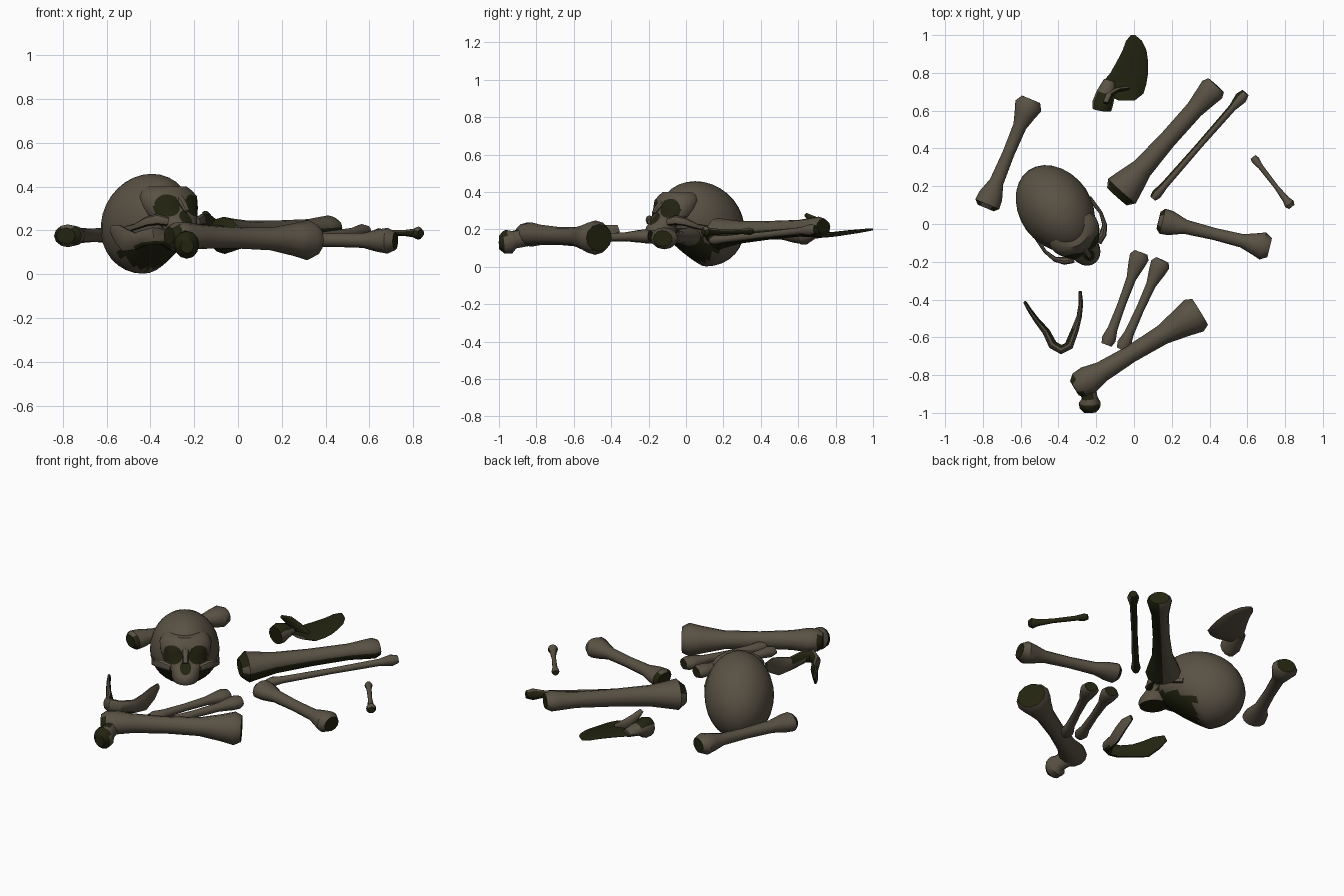
import bpy, bmesh, math
from mathutils import Vector

if "Cube" in bpy.data.objects:
    bpy.data.objects.remove(bpy.data.objects["Cube"])

def mat(name, col):
    m = bpy.data.materials.new(name)
    m.diffuse_color = (*col, 1)
    m.use_nodes = True
    m.node_tree.nodes["Principled BSDF"].inputs["Base Color"].default_value = m.diffuse_color
    return m

BONE = mat("weathered_bone", (0.1, 0.083, 0.058))
DARK = mat("dark_marrow", (0.016, 0.017, 0.005))
Z = Vector((0, 0, 1))

def paint(me, rule):
    for p in me.polygons:
        p.material_index = 1 if rule(p.normal, p.center) else 0

def finish(name, bm, rule):
    bmesh.ops.recalc_face_normals(bm, faces=bm.faces)
    me = bpy.data.meshes.new(name)
    bm.to_mesh(me)
    bm.free()
    me.materials.append(BONE)
    me.materials.append(DARK)
    paint(me, rule)
    ob = bpy.data.objects.new(name, me)
    bpy.context.collection.objects.link(ob)
    return ob

def none(n, c):
    return False

# lofted tube along a path, elliptical sections (half width, half height);
# axis keeps all sections parallel
def tube(name, pts, sizes, rule=none, up=Z, n=12, axis=None):
    pts = [Vector(p) for p in pts]
    bm = bmesh.new()
    rings = []
    for i, (p, (w, h)) in enumerate(zip(pts, sizes)):
        d = axis or (pts[min(i + 1, len(pts) - 1)] - pts[max(i - 1, 0)]).normalized()
        s = d.cross(up).normalized()
        u = s.cross(d)
        rings.append([bm.verts.new(p + s * w * math.cos(2 * math.pi * k / n)
                                   + u * h * math.sin(2 * math.pi * k / n)) for k in range(n)])
    for a, b in zip(rings, rings[1:]):
        for k in range(n):
            bm.faces.new((a[k], a[(k + 1) % n], b[(k + 1) % n], b[k]))
    bm.faces.new(rings[0])
    bm.faces.new(rings[-1])
    return finish(name, bm, rule)

# straight long bone: profile of (fraction, half width, half height)
def bone(name, p0, p1, prof, extra=none, end=.6):
    p0, p1 = Vector(p0), Vector(p1)
    d = (p1 - p0).normalized()
    return tube(name, [p0.lerp(p1, t) for t, w, h in prof], [(w, h) for t, w, h in prof],
                lambda n, c: abs(n.dot(d)) > end or extra(n, c))

# ---- long bones
ARM = [(0, .046, .036), (.035, .068, .052), (.11, .065, .048), (.24, .038, .035), (.5, .032, .031),
       (.75, .036, .034), (.85, .055, .05), (.94, .074, .059), (1, .052, .042)]
bone("upper_arm_left", (-.785, .085, .175), (-.545, .66, .18), ARM)
bone("upper_arm_right", (.13, .02, .16), (.718, -.125, .152), ARM)

SHIN = [(0, .07, .05), (.05, .098, .085), (.12, .085, .075), (.25, .058, .06), (.5, .047, .05),
        (.78, .048, .045), (.9, .062, .052), (.96, .07, .055), (1, .055, .04)]
bone("shin", (-.09, .145, .175), (.435, .735, .215), SHIN,
     lambda n, c: n.dot(Vector((.5, -.44, -.75))) > .66)

THIN = [(0, .018, .018), (.04, .027, .027), (.12, .02, .02), (.5, .017, .017), (.86, .02, .02),
        (.95, .033, .032), (1, .022, .022)]
bone("thin_leg_bone", (.10, .135, .14), (.59, .695, .2), THIN,
     lambda n, c: n.dot(Vector((-.65, .57, -.5))) > .2)
bone("collar_bone", (.63, .355, .19), (.835, .09, .187),
     [(0, .016, .015), (.06, .022, .02), (.2, .014, .014), (.6, .012, .013), (.85, .019, .02),
      (.94, .028, .03), (1, .018, .018)],
     lambda n, c: n.z < .4)

FORE = [(0, .036, .03), (.05, .052, .036), (.13, .045, .034), (.28, .026, .024), (.55, .022, .021),
        (.82, .026, .024), (.94, .038, .03), (1, .028, .022)]
for nm, a, b in (("forearm_inner", (.037, -.15, .16), (-.145, -.64, .155)),
                 ("forearm_outer", (.15, -.19, .165), (-.065, -.665, .15))):
    bone(nm, a, b, FORE)

bone("thigh", (-.315, -.87, .175), (.35, -.465, .155),
     [(0, .045, .04), (.04, .072, .062), (.11, .076, .065), (.22, .055, .055), (.45, .046, .048),
      (.7, .053, .052), (.86, .08, .075), (.95, .098, .092), (1, .08, .072)])
tube("thigh_head", [(-.25, -.85, .16), (-.235, -.92, .145), (-.235, -.945, .135), (-.233, -.975, .13), (-.232, -1, .13)],
     [(.045, .05), (.042, .048), (.058, .065), (.054, .06), (.03, .035)],
     lambda n, c: n.y < -.12)

# ---- shoulder blade
tube("shoulder_blade", [(-.005, 1, .2), (.0, .97, .197), (.003, .92, .19), (-.008, .86, .183), (-.025, .8, .175),
                        (-.055, .74, .17), (-.05, .69, .17), (-.04, .655, .18)],
     [(.012, .005), (.042, .008), (.063, .01), (.083, .012), (.1, .013), (.12, .014), (.1, .014), (.045, .01)],
     lambda n, c: n.z > 0, axis=Vector((0, -1, 0)))
tube("shoulder_socket", [(-.13, .76, .18), (-.15, .69, .185), (-.165, .64, .18), (-.17, .605, .175)],
     [(.03, .02), (.05, .035), (.055, .06), (.05, .055)], lambda n, c: n.y < -.6 or (c.y < .68 and n.z > .5))
tube("shoulder_spine", [(-.03, .72, .18), (-.09, .71, .205), (-.135, .68, .25), (-.15, .64, .28)],
     [(.01, .015), (.012, .03), (.016, .025), (.015, .01)], lambda n, c: n.y < 0)

# ---- lower jaw
tube("lower_jaw", [(-.577, -.415, .205), (-.55, -.46, .185), (-.515, -.51, .155), (-.465, -.57, .15),
                   (-.43, -.64, .165), (-.385, -.665, .175), (-.345, -.645, .17), (-.312, -.56, .15),
                   (-.29, -.49, .155), (-.281, -.42, .185), (-.285, -.36, .205)],
     [(.009, .02), (.012, .045), (.015, .055), (.02, .04), (.024, .037), (.025, .04), (.024, .037),
      (.02, .04), (.014, .055), (.012, .045), (.009, .02)],
     lambda n, c: n.y > .4 or n.z < -.5, n=10)

# ---- skull, in its own frame: u to the side, v forward, w up
F = Vector((.57, -.82, 0)).normalized()
R = Vector((.82, .57, 0)).normalized()

def L(u, v, w):
    return R * (u - .29) + F * v + Z * w

def ball(name, c, r, shape=lambda p: p, rule=none, seg=28):
    bm = bmesh.new()
    bmesh.ops.create_uvsphere(bm, u_segments=seg, v_segments=seg // 2 + 2, radius=1)
    for v in bm.verts:
        p = shape(v.co.copy())
        v.co = L(c[0] + p.x * r[0], c[1] + p.y * r[1], c[2] + p.z * r[2])
    return finish(name, bm, rule)

# brain case: flat underside in front, crown leaning forward
def brain_shape(p):
    if p.y > 0:
        p.x *= 1 - .06 * p.y
        if p.z < 0:
            p.z *= 1 - .6 * p.y
    p.y += .14 * p.z
    return p

def base_rule(n, c):
    return n.z < -.5 and c.dot(F) > -.3

cranium = ball("cranium", (-.005, -.3, .23), (.192, .25, .228), brain_shape, base_rule)
# face rings: height, half width, back, front
FACE = [(.4, .1, -.25, -.075), (.38, .125, -.25, -.055), (.355, .143, -.25, -.035), (.31, .14, -.24, -.025),
        (.27, .128, -.22, -.012), (.24, .1, -.2, .015), (.215, .08, -.16, .042), (.19, .078, -.13, .052),
        (.168, .068, -.11, .045)]
face = tube("face", [L(0, (b + f) / 2, z) for z, w, b, f in FACE],
            [(w, (f - b) / 2) for z, w, b, f in FACE], lambda n, c: n.z < -.6, up=F, n=28, axis=-Z)

# eye sockets and nose opening cut into both skull parts
HOLES = [((s * .073, -.03, .315), (.058, .085, .052)) for s in (-1, 1)] + [((0, .01, .258), (.032, .055, .038))]

def in_hole(n, c):
    p = Vector((c.dot(R) + .29, c.dot(F), c.z))
    return any(sum(((p[i] - o[i]) / r[i]) ** 2 for i in range(3)) < 1.015 for o, r in HOLES)

for o, r in HOLES:
    cutter = ball("socket_cutter", o, r, seg=20)
    cutter.hide_render = True
    for ob in (cranium, face):
        md = ob.modifiers.new("hole", 'BOOLEAN')
        md.operation = 'DIFFERENCE'
        md.object = cutter
        bpy.context.view_layer.objects.active = ob
        bpy.ops.object.modifier_apply(modifier=md.name)
    bpy.data.objects.remove(cutter)
paint(cranium.data, lambda n, c: in_hole(n, c) or base_rule(n, c))
paint(face.data, lambda n, c: in_hole(n, c) or n.z < -.6)

# cheek arches and nose bridge
for s, nm in ((-1, "left"), (1, "right")):
    tube("cheek_arch_" + nm, [L(s * .08, -.03, .24), L(s * .125, -.05, .25), L(s * .16, -.085, .24),
                              L(s * .18, -.15, .215), L(s * .175, -.25, .2)],
         [(.02, .02), (.02, .026), (.013, .022), (.009, .014), (.012, .016)], lambda n, c: n.z < -.6, n=8)
tube("nose_bridge", [L(0, -.05, .345), L(0, -.015, .315), L(0, .01, .287)],
     [(.022, .02), (.017, .016), (.015, .008)], n=8)

# smooth shading with sharp edges kept
bpy.ops.object.select_all(action='DESELECT')
for ob in bpy.data.objects:
    ob.select_set(True)
    bpy.context.view_layer.objects.active = ob
bpy.ops.object.shade_smooth_by_angle(angle=math.radians(40))
